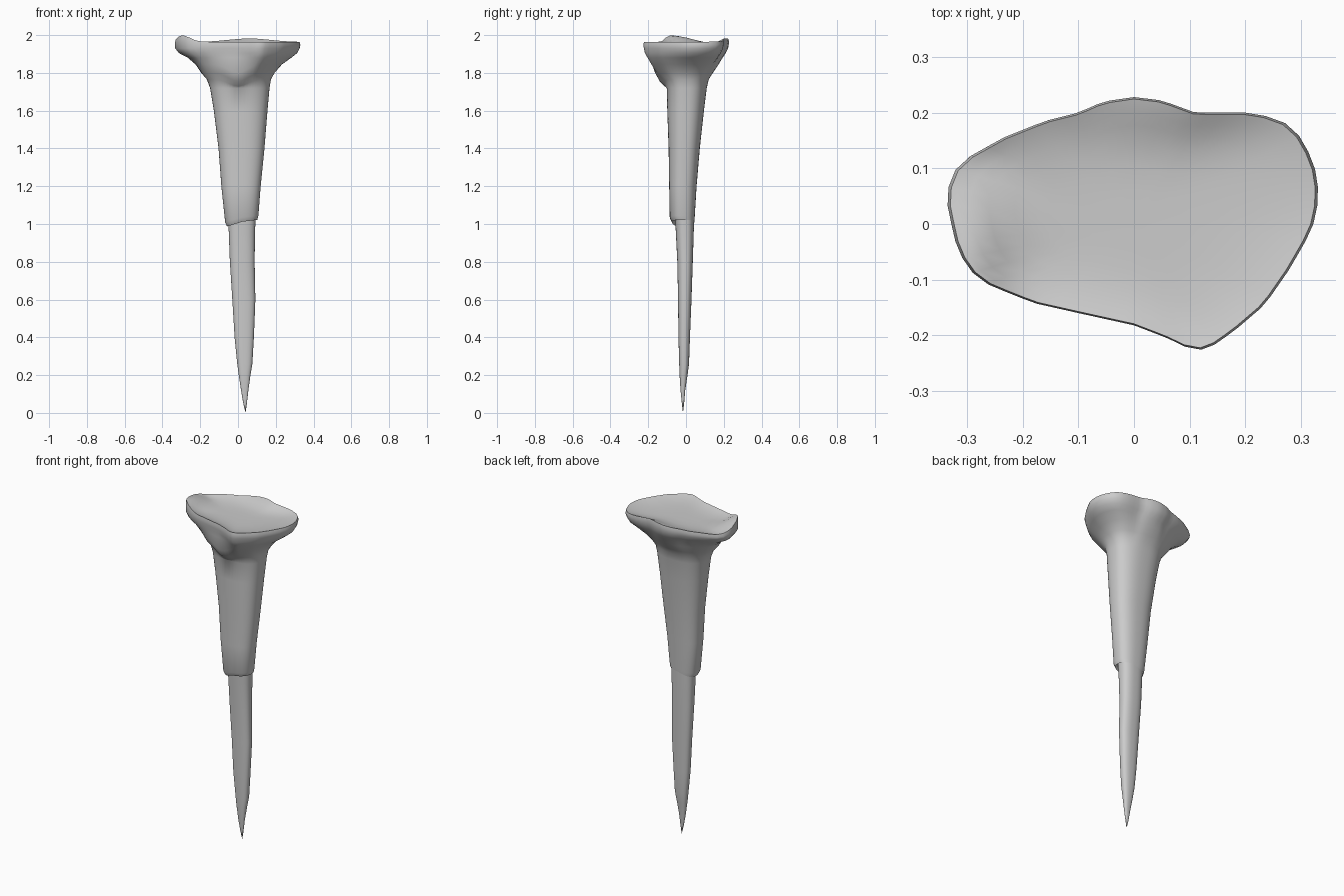
import bpy, bmesh, math

if "Cube" in bpy.data.objects:
    bpy.data.objects.remove(bpy.data.objects["Cube"])

N = 64

# Outline of the flattened head, seen from above
HEAD = [(.333, .05), (.325, .1), (.305, .15), (.275, .18), (.22, .2), (.11, .2),
        (.05, .222), (0, .228), (-.055, .22), (-.1, .2), (-.16, .185), (-.235, .155),
        (-.315, .11), (-.333, .07), (-.335, .03), (-.32, -.035), (-.3, -.08),
        (-.26, -.11), (-.18, -.142), (-.1, -.16), (0, -.182), (.06, -.205),
        (.09, -.22), (.12, -.226), (.14, -.22), (.18, -.192), (.235, -.145),
        (.28, -.08), (.32, -.01)]

# Shank sections: z, x min, x max, y min, y max
TANG = [(.05, .028, .047, -.022, -.010), (.12, .016, .055, -.029, -.004),
        (.2, .004, .066, -.034, .008), (.26, -.004, .076, -.036, .016),
        (.4, -.018, .084, -.040, .021), (.6, -.030, .092, -.042, .029),
        (.8, -.043, .088, -.046, .036), (.96, -.049, .090, -.054, .041),
        (1.03, -.051, .094, -.057, .043)]
SLEEVE = [(1.012, -.058, .102, -.074, .044), (1.035, -.068, .108, -.086, .046),
          (1.2, -.088, .120, -.089, .056), (1.4, -.103, .140, -.092, .073),
          (1.6, -.128, .156, -.099, .095), (1.72, -.148, .167, -.102, .110)]
# Flared underside of the head: same columns plus blend toward the head outline
FLARE = [(1.765, -.165, .175, -.116, .120, .15), (1.80, -.195, .195, -.150, .142, .35),
         (1.845, -.225, .235, -.185, .172, .6), (1.88, -.265, .285, -.207, .193, .85),
         (1.905, -.312, .317, -.219, .210, 1), (1.93, -.332, .330, -.224, .222, 1)]


def head_point(a):
    """Where a ray at angle a meets the head outline."""
    dx, dy = math.cos(a), math.sin(a)
    for (px, py), (qx, qy) in zip(HEAD, HEAD[1:] + HEAD[:1]):
        c1, c2 = dx * py - dy * px, dx * qy - dy * qx
        if c1 <= 0 < c2:
            t = c1 / (c1 - c2)
            x, y = px + t * (qx - px), py + t * (qy - py)
            if x * dx + y * dy > 0:
                return x, y
    return HEAD[0]


def bump(x, y, cx, cy, rx, ry):
    return math.exp(-((x - cx) / rx) ** 2 - ((y - cy) / ry) ** 2)


def top_z(x, y, s):
    """Dished top surface with a raised left lip and back rim."""
    z = 1.966 - .022 * (1 - s ** 4)
    z += .036 * bump(x, y, -.285, -.05, .055, .12)
    z += .018 * bump(x, y, .06, .21, .15, .06)
    return z - .012 * bump(x, y, -.28, .11, .06, .04)


ANG = [2 * math.pi * i / N for i in range(N)]
OUT = [head_point(a) for a in ANG]


def section(z, x0, x1, y0, y1, blend=0):
    """Rounded shank section, optionally morphed toward the head outline."""
    pts = []
    for a, (hx, hy) in zip(ANG, OUT):
        c, s = math.cos(a), math.sin(a)
        u = math.copysign(abs(c) ** .82, c)
        v = math.copysign(abs(s) ** .82, s)
        u += blend * (hx / .334 - u)
        v += blend * (hy / .227 - v)
        x, y = (x0 + x1) / 2 + u * (x1 - x0) / 2, (y0 + y1) / 2 + v * (y1 - y0) / 2
        dz = 0
        if .97 < z < 1.04:                      # arched shoulder line
            dz = -.025 * max(0, -u) + .01 * max(0, u)
        if 1.74 < z < 1.86:                     # drooping fold at the front
            dz = -.045 * bump(x, y, 0, -.15, .07, .08)
        pts.append((x, y, z + dz))
    return pts


rings = [section(*r) for r in TANG + SLEEVE + FLARE]
rings.append([(x, y, top_z(x, y, 1) - .018) for x, y in OUT])
for s in (.985, .95, .88, .78, .64, .46, .25):
    rings.append([(x * s, y * s, top_z(x * s, y * s, s)) for x, y in OUT])

# Spike: one continuous skin from the tip to the centre of the head
bm = bmesh.new()
loops = [[bm.verts.new(p) for p in r] for r in rings]
tip = bm.verts.new((.04, -.016, 0))
crown = bm.verts.new((0, 0, top_z(0, 0, 0)))
for i in range(N):
    j = (i + 1) % N
    bm.faces.new((tip, loops[0][j], loops[0][i]))
    bm.faces.new((crown, loops[-1][i], loops[-1][j]))
    for lo, hi in zip(loops, loops[1:]):
        bm.faces.new((lo[i], lo[j], hi[j], hi[i]))
bmesh.ops.recalc_face_normals(bm, faces=bm.faces)
mesh = bpy.data.meshes.new("spike")
bm.to_mesh(mesh)
bm.free()
spike = bpy.data.objects.new("spike", mesh)
bpy.context.collection.objects.link(spike)
bpy.context.view_layer.objects.active = spike
spike.select_set(True)
bpy.ops.object.shade_smooth_by_angle(angle=math.radians(50))
